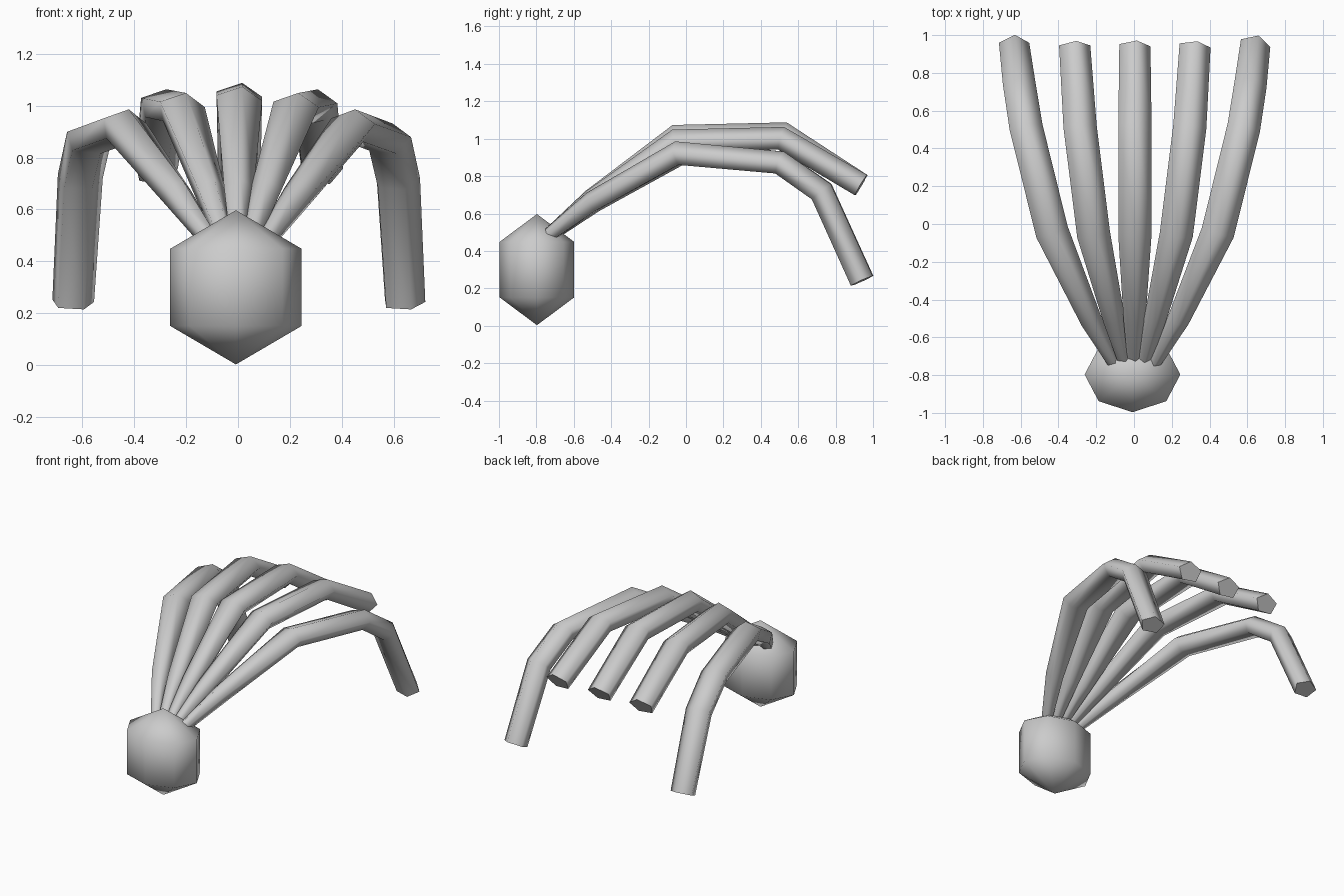
import bpy, bmesh
from math import cos, sin, radians
from mathutils import Vector

if "Cube" in bpy.data.objects:
    bpy.data.objects.remove(bpy.data.objects["Cube"])


def finish(bm, name):
    bmesh.ops.recalc_face_normals(bm, faces=bm.faces)
    mesh = bpy.data.meshes.new(name)
    bm.to_mesh(mesh)
    bm.free()
    obj = bpy.data.objects.new(name, mesh)
    bpy.context.collection.objects.link(obj)
    return obj


def tube(name, path, radii, sides=5, start=80):
    """Sweep a flattened pentagon along a path; smooth sides, hard caps."""
    bm = bmesh.new()
    pts = [Vector(p) for p in path]
    rings = []
    for i, (p, (rx, rz)) in enumerate(zip(pts, radii)):
        t = Vector()
        if i > 0:
            t += (p - pts[i - 1]).normalized()
        if i < len(pts) - 1:
            t += (pts[i + 1] - p).normalized()
        t.normalize()
        side = t.cross(Vector((0, 0, 1))).normalized()
        up = side.cross(t)
        ring = []
        for k in range(sides):
            a = radians(start + 360 * k / sides)
            ring.append(bm.verts.new(p + side * rx * cos(a) + up * rz * sin(a)))
        rings.append(ring)
    for a, b in zip(rings, rings[1:]):
        for k in range(sides):
            n = (k + 1) % sides
            bm.faces.new((a[k], a[n], b[n], b[k])).smooth = True
    for ring in (rings[0], rings[-1]):
        cap = bm.faces.new(ring)
        for e in cap.edges:
            e.smooth = False
    return finish(bm, name)


# Round low-poly base bulb
bm = bmesh.new()
bmesh.ops.create_uvsphere(bm, u_segments=8, v_segments=3, radius=0.297)
bmesh.ops.scale(bm, vec=(0.985, 0.775, 1), verts=bm.verts)
bmesh.ops.translate(bm, vec=(-0.008, -0.797, 0.3), verts=bm.verts)
for f in bm.faces:
    f.smooth = True
finish(bm, "base_bulb")

RADII = [(0.037, 0.04), (0.062, 0.06), (0.094, 0.068),
         (0.094, 0.066), (0.088, 0.067)]

# Middle strand
tube("middle_strand",
     [(0, -0.73, 0.485), (0, -0.5, 0.675), (0, -0.05, 1.01),
      (0, 0.52, 1.025), (0, 0.935, 0.75)], RADII)

# Inner and outer strand pairs
for s, label in ((-1, "left"), (1, "right")):
    tube("inner_strand_" + label,
         [(s * 0.05, -0.73, 0.485), (s * 0.11, -0.5, 0.67),
          (s * 0.22, -0.05, 0.985), (s * 0.29, 0.51, 1.0),
          (s * 0.318, 0.935, 0.75)], RADII)
    tube("outer_strand_" + label,
         [(s * 0.11, -0.73, 0.485), (s * 0.235, -0.5, 0.66),
          (s * 0.44, -0.04, 0.92), (s * 0.575, 0.505, 0.87),
          (s * 0.61, 0.725, 0.715), (s * 0.637, 0.94, 0.24)],
         RADII[:4] + [(0.092, 0.068), (0.085, 0.067)])
